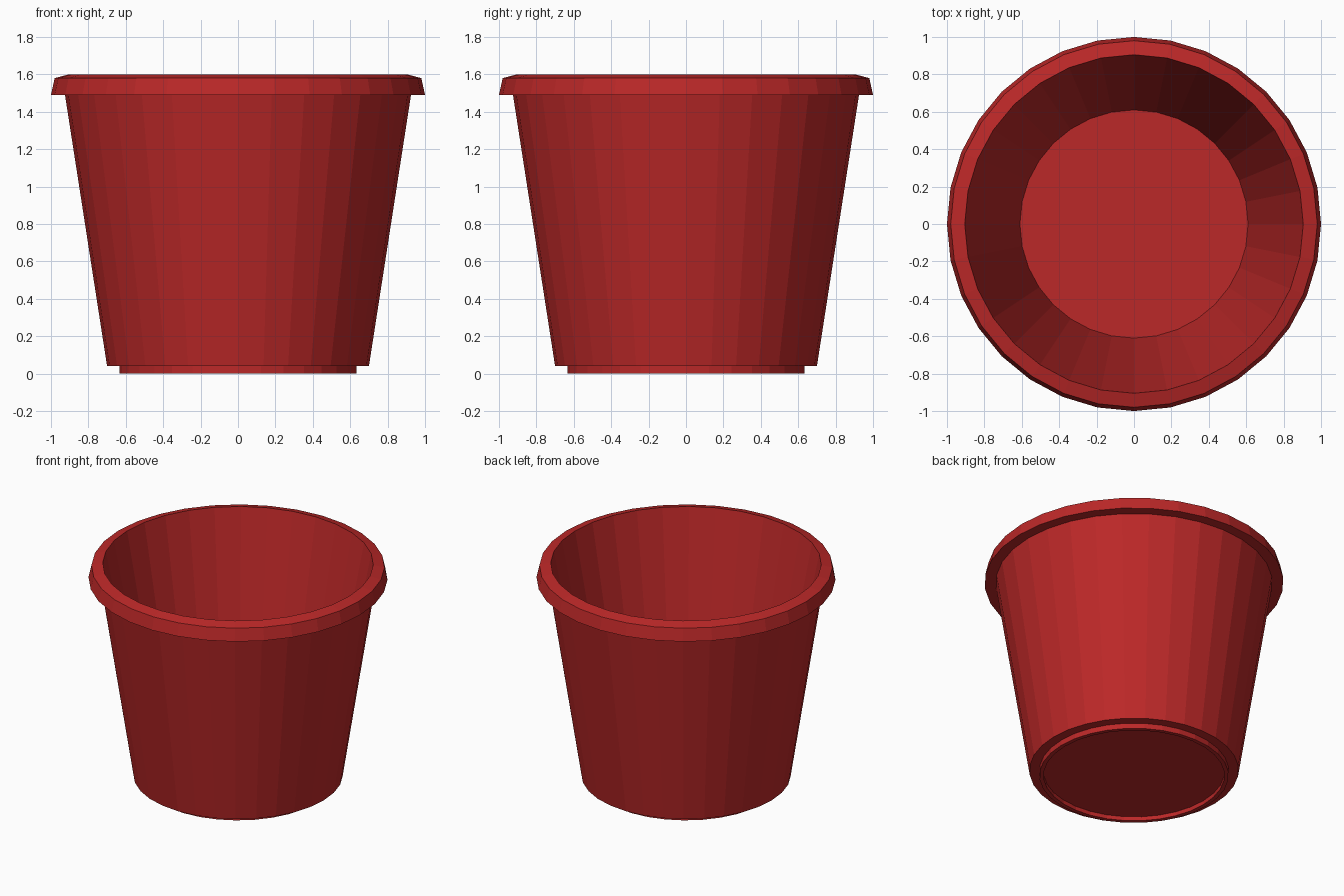
import bpy, bmesh, math

if "Cube" in bpy.data.objects:
    bpy.data.objects.remove(bpy.data.objects["Cube"])

SIDES = 32

red = bpy.data.materials.new("red_plastic")
red.diffuse_color = (0.5, 0.021, 0.021, 1)
red.use_nodes = True
red.node_tree.nodes["Principled BSDF"].inputs["Base Color"].default_value = red.diffuse_color

# Closed section (radius, height): underside, foot ring, wall, rim, inside, floor
profile = [
    (0.605, 0.03), (0.605, 0.0), (0.633, 0.0), (0.633, 0.04), (0.70, 0.04),
    (0.925, 1.49), (1.0, 1.49), (0.98, 1.58), (0.905, 1.60), (0.61, 0.08),
]


def lathe(name, points, mat):
    bm = bmesh.new()
    rings = []
    for r, z in points:
        rings.append([bm.verts.new((r * math.cos(2 * math.pi * i / SIDES),
                                    r * math.sin(2 * math.pi * i / SIDES), z))
                      for i in range(SIDES)])
    for a, b in zip(rings, rings[1:]):
        for i in range(SIDES):
            j = (i + 1) % SIDES
            bm.faces.new((a[i], a[j], b[j], b[i]))
    # Recessed underside and inner floor
    bm.faces.new(list(reversed(rings[0])))
    bm.faces.new(rings[-1])
    bmesh.ops.recalc_face_normals(bm, faces=bm.faces[:])
    mesh = bpy.data.meshes.new(name)
    bm.to_mesh(mesh)
    bm.free()
    mesh.materials.append(mat)
    obj = bpy.data.objects.new(name, mesh)
    bpy.context.collection.objects.link(obj)
    return obj


# Bucket-shaped pot
lathe("pot", profile, red)
